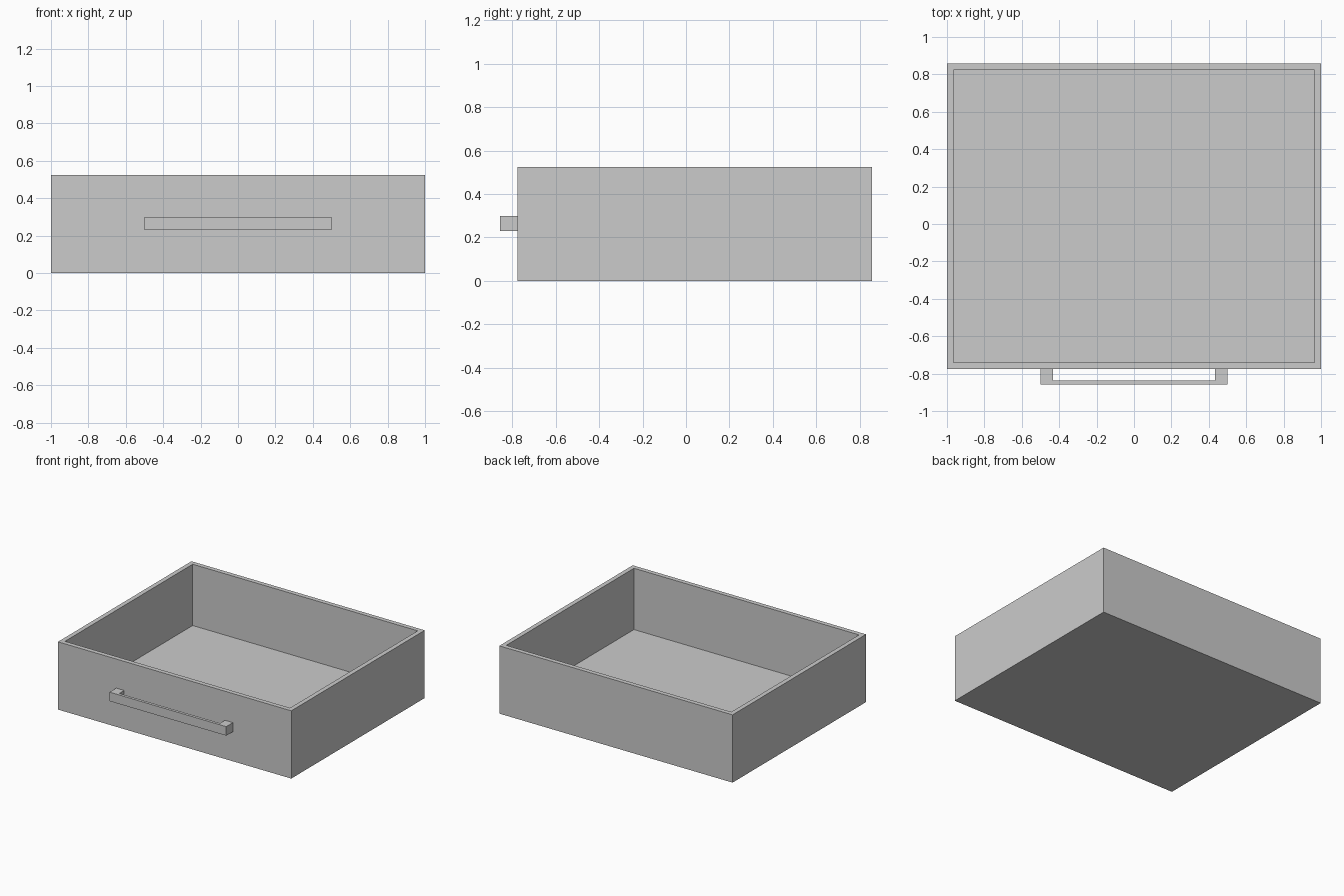
import bpy
import bmesh

cube = bpy.data.objects.get("Cube")
if cube:
    bpy.data.objects.remove(cube, do_unlink=True)

grey = bpy.data.materials.new("light_grey")
grey.use_nodes = True
colour = (0.6, 0.6, 0.6, 1)
grey.diffuse_color = colour
grey.node_tree.nodes["Principled BSDF"].inputs["Base Color"].default_value = colour


def extrude_profile(bm, points, z0, z1):
    """Raise a flat outline from z0 to z1 and return its top face."""
    base = bm.faces.new([bm.verts.new((x, y, z0)) for x, y in points])
    top = bmesh.ops.extrude_face_region(bm, geom=[base], use_keep_orig=True)["geom"]
    for v in (g for g in top if isinstance(g, bmesh.types.BMVert)):
        v.co.z = z1
    return next(g for g in top if isinstance(g, bmesh.types.BMFace))


def finish(bm, name):
    bmesh.ops.recalc_face_normals(bm, faces=bm.faces)
    mesh = bpy.data.meshes.new(name)
    bm.to_mesh(mesh)
    bm.free()
    mesh.materials.append(grey)
    obj = bpy.data.objects.new(name, mesh)
    bpy.context.scene.collection.objects.link(obj)


# Open drawer box: solid block, rim inset, then floor pushed down
front, back, height, wall, floor = -0.776, 0.858, 0.525, 0.05, 0.05
bm = bmesh.new()
top = extrude_profile(bm, [(-1, front), (1, front), (1, back), (-1, back)], 0, height)
bmesh.ops.recalc_face_normals(bm, faces=bm.faces)
bmesh.ops.inset_region(bm, faces=[top], thickness=wall)
well = bmesh.ops.extrude_face_region(bm, geom=[top])["geom"]
for v in (g for g in well if isinstance(g, bmesh.types.BMVert)):
    v.co.z = floor
if top.is_valid:
    bmesh.ops.delete(bm, geom=[top], context="FACES_ONLY")
finish(bm, "drawer_box")

# Bracket handle: a thin bar with a square post at each end
outer, inner, grip, bar = 0.5, 0.432, -0.858, -0.836
half = [(outer, grip), (outer, front), (inner, front), (inner, bar)]
bm = bmesh.new()
extrude_profile(bm, half + [(-x, y) for x, y in reversed(half)], 0.23, 0.3)
finish(bm, "handle")
